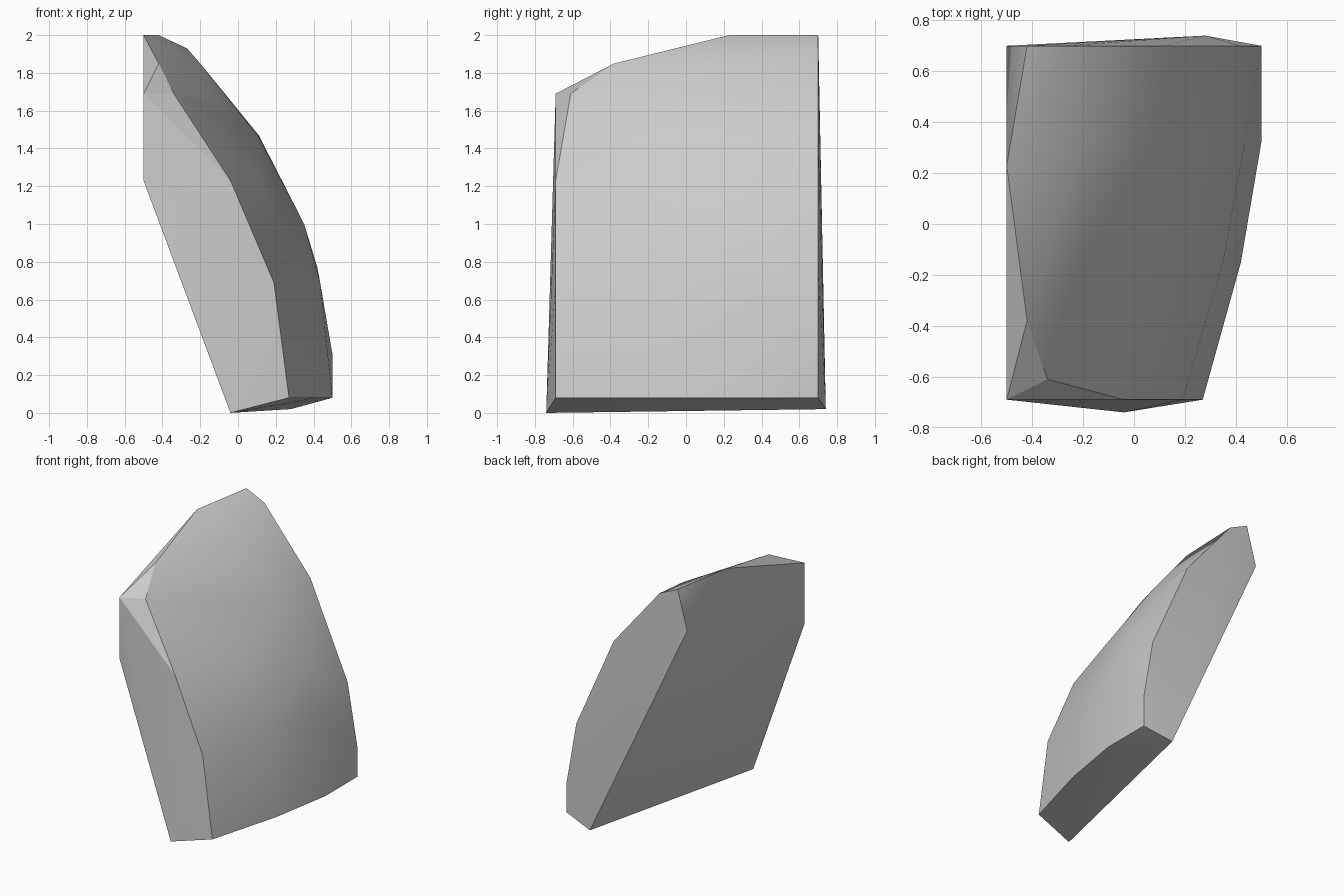
import bpy
import bmesh
import math

cube = bpy.data.objects.get("Cube")
if cube:
    bpy.data.objects.remove(cube, do_unlink=True)


def make_material(name, colour):
    mat = bpy.data.materials.new(name)
    mat.use_nodes = True
    mat.diffuse_color = colour
    mat.node_tree.nodes["Principled BSDF"].inputs["Base Color"].default_value = colour
    return mat


def station(y, profile):
    """Place an (x, z) profile at depth y."""
    return [(x, y, z) for x, z in profile]


# Outer curve of the plate, front to back
points = station(-0.69, [(0.27, 0.08), (0.19, 0.69), (-0.04, 1.23), (-0.5, 1.23), (-0.5, 1.69)])
points += station(-0.15, [(0.42, 0.08), (0.35, 0.69), (0.13, 1.23), (-0.19, 1.69)])
points += station(0.32, [(0.5, 0.08), (0.435, 0.69), (0.35, 1.0), (0.11, 1.46), (-0.2, 1.85)])
points += station(0.70, [(0.5, 0.08), (0.5, 0.31), (0.42, 0.77), (0.11, 1.47),
                         (-0.27, 1.93), (-0.42, 2.0), (-0.5, 1.71)])

# Slanted crest and the two lower inner corners
points += [(-0.34, -0.61, 1.69), (-0.42, -0.38, 1.85), (-0.5, 0.23, 2.0)]
points += [(-0.04, -0.74, 0.0), (0.28, 0.74, 0.02)]

# Wrap the stations in one solid shell
bm = bmesh.new()
for p in points:
    bm.verts.new(p)
bmesh.ops.convex_hull(bm, input=bm.verts[:])
loose = [v for v in bm.verts if not v.link_faces]
bmesh.ops.delete(bm, geom=loose, context='VERTS')
bmesh.ops.dissolve_limit(bm, angle_limit=math.radians(1), verts=bm.verts[:], edges=bm.edges[:])
bmesh.ops.recalc_face_normals(bm, faces=bm.faces[:])
mesh = bpy.data.meshes.new("curved_plate")
bm.to_mesh(mesh)
bm.free()

plate = bpy.data.objects.new("curved_plate", mesh)
bpy.context.collection.objects.link(plate)
mesh.materials.append(make_material("light_grey", (0.6, 0.6, 0.6, 1.0)))

# Smooth the curved side and keep the rim crisp
bpy.context.view_layer.objects.active = plate
plate.select_set(True)
bpy.ops.object.shade_smooth_by_angle(angle=math.radians(30))
